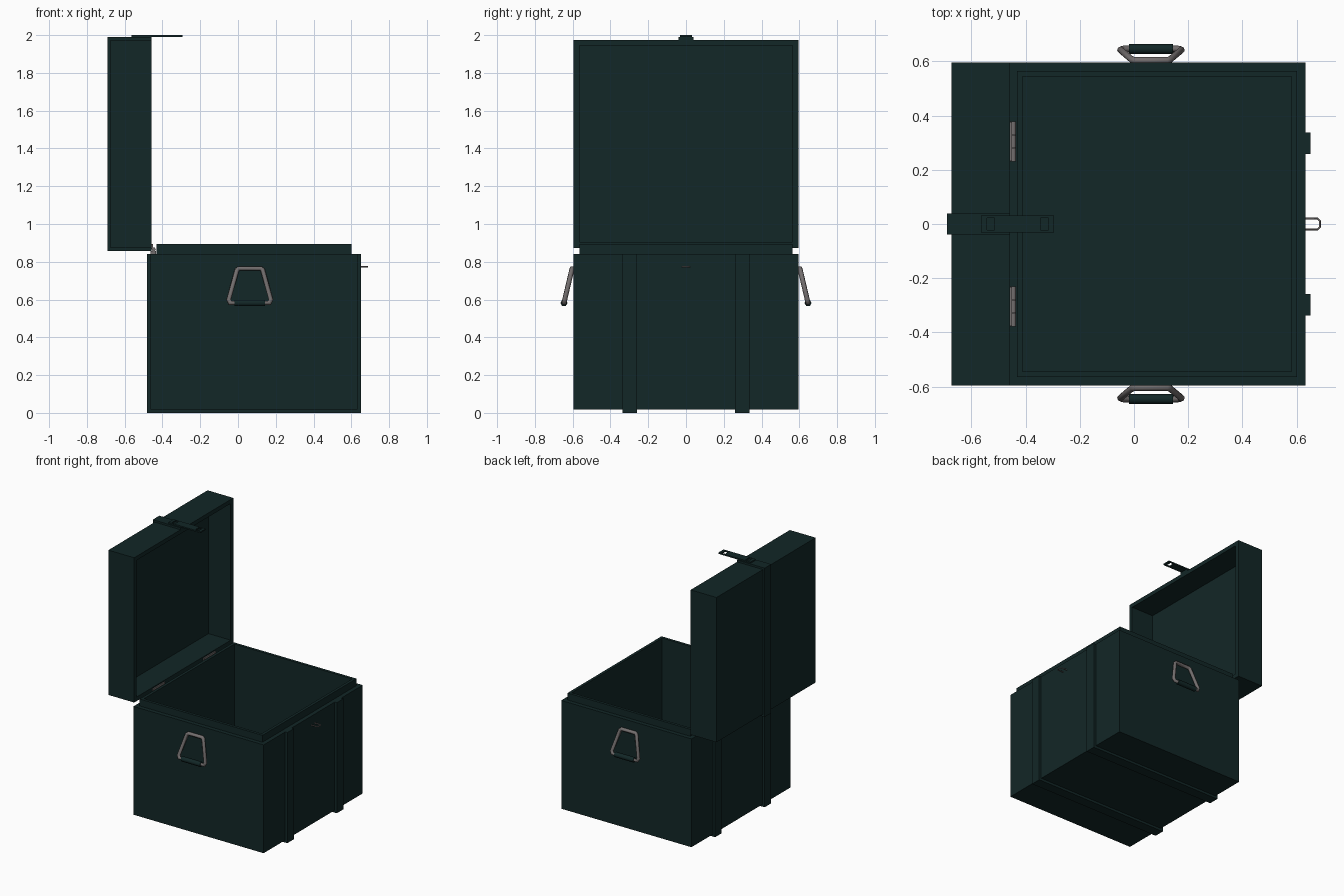
import bpy, bmesh, math
from mathutils import Vector

if "Cube" in bpy.data.objects:
    bpy.data.objects.remove(bpy.data.objects["Cube"])


def material(name, rgb):
    m = bpy.data.materials.new(name)
    m.diffuse_color = (*rgb, 1)
    m.use_nodes = True
    m.node_tree.nodes["Principled BSDF"].inputs["Base Color"].default_value = m.diffuse_color
    return m


GREEN = material("dark green paint", (0.006, 0.020, 0.020))
STEEL = material("bare steel", (0.17, 0.155, 0.155))


def finish(name, bm, mat):
    bmesh.ops.recalc_face_normals(bm, faces=bm.faces)
    me = bpy.data.meshes.new(name)
    bm.to_mesh(me)
    bm.free()
    me.materials.append(mat)
    ob = bpy.data.objects.new(name, me)
    bpy.context.collection.objects.link(ob)
    return ob


def add_box(bm, lo, hi):
    lo, hi = Vector(lo), Vector(hi)
    vs = bmesh.ops.create_cube(bm, size=1)["verts"]
    for v in vs:
        v.co = (lo + hi) / 2 + v.co * (hi - lo)


def box(name, lo, hi, mat=GREEN):
    bm = bmesh.new()
    add_box(bm, lo, hi)
    return finish(name, bm, mat)


def open_box(name, lo, hi, axis, steps):
    """Box whose face along axis is repeatedly inset and then pushed."""
    bm = bmesh.new()
    add_box(bm, lo, hi)
    axis = Vector(axis)
    bm.normal_update()
    face = max(bm.faces, key=lambda f: f.normal.dot(axis))
    for wall, move in steps:
        bmesh.ops.inset_region(bm, faces=[face], thickness=wall, use_even_offset=True)
        face = bmesh.ops.extrude_discrete_faces(bm, faces=[face])["faces"][0]
        bmesh.ops.translate(bm, verts=face.verts, vec=axis * move)
    return finish(name, bm, GREEN)


def wire(name, pts, radius, closed, mat=STEEL):
    cu = bpy.data.curves.new(name, "CURVE")
    cu.dimensions = "3D"
    cu.bevel_depth = radius
    cu.bevel_resolution = 1
    cu.use_fill_caps = True
    sp = cu.splines.new("POLY")
    sp.points.add(len(pts) - 1)
    for p, q in zip(sp.points, pts):
        p.co = (*q, 1)
    sp.use_cyclic_u = closed
    cu.materials.append(mat)
    ob = bpy.data.objects.new(name, cu)
    bpy.context.collection.objects.link(ob)
    bpy.ops.object.select_all(action="DESELECT")
    ob.select_set(True)
    bpy.context.view_layer.objects.active = ob
    bpy.ops.object.convert(target="MESH")


# Body with raised inner rim, and the opened lid
open_box("crate_body", (-0.463, -0.596, 0.018), (0.633, 0.596, 0.842), (0, 0, 1),
         [(0.031, 0.053), (0.021, -0.845)])
open_box("lid", (-0.674, -0.596, 0.873), (-0.457, 0.596, 1.975), (1, 0, 0),
         [(0.031, -0.187)])

# Bands wrapping the front, underside and back of the body
for side, y in (("left", -0.298), ("right", 0.298)):
    a, b = y - 0.039, y + 0.039
    box(f"band_front_{side}", (0.633, a, 0), (0.651, b, 0.842))
    box(f"band_back_{side}", (-0.481, a, 0), (-0.463, b, 0.842))
    box(f"band_bottom_{side}", (-0.463, a, 0), (0.633, b, 0.018))

# Band wrapping the middle of the lid
box("lid_band_outer", (-0.69, -0.039, 0.857), (-0.674, 0.039, 1.99))
box("lid_band_top", (-0.674, -0.039, 1.975), (-0.457, 0.039, 1.99))
box("lid_band_bottom", (-0.674, -0.039, 0.857), (-0.457, 0.039, 0.873))

# Hasp plate with two slots
bm = bmesh.new()
xs = (-0.565, -0.543, -0.515, -0.345, -0.315, -0.295)
ys = (-0.031, -0.022, 0.022, 0.031)
grid = [[bm.verts.new((x, y, 1.99)) for y in ys] for x in xs]
for i in range(5):
    for j in range(3):
        if not (i in (1, 3) and j == 1):
            bm.faces.new((grid[i][j], grid[i + 1][j], grid[i + 1][j + 1], grid[i][j + 1]))
ext = bmesh.ops.extrude_face_region(bm, geom=bm.faces[:])["geom"]
bmesh.ops.translate(bm, verts=[g for g in ext if isinstance(g, bmesh.types.BMVert)], vec=(0, 0, 0.01))
finish("hasp", bm, GREEN)

# Staple for the hasp
wire("staple", [(0.625, -0.02, 0.773), (0.678, -0.02, 0.773), (0.686, -0.012, 0.773),
                (0.686, 0.012, 0.773), (0.678, 0.02, 0.773), (0.625, 0.02, 0.773)], 0.004, False)

# Hinges: three knuckles and two leaves each
for side, y in (("left", -0.305), ("right", 0.305)):
    for k in (-1, 0, 1):
        c = y + k * 0.05
        wire(f"hinge_knuckle_{side}_{k + 2}", [(-0.446, c - 0.024, 0.866), (-0.446, c + 0.024, 0.866)],
             0.011, False)
    box(f"hinge_leaf_lid_{side}", (-0.457, y - 0.072, 0.866), (-0.45, y + 0.072, 0.895), STEEL)
    box(f"hinge_leaf_body_{side}", (-0.463, y - 0.072, 0.842), (-0.435, y + 0.072, 0.858), STEEL)

# Hanging side handles with grips
for side, s in (("front", -1), ("back", 1)):
    def at(u, z, s=s):
        return (0.0625 + u, s * (0.603 + (0.765 - z) * 0.235), z)
    half = [(0.058, 0.765), (0.068, 0.757), (0.112, 0.6), (0.104, 0.582)]
    pts = [at(u, z) for u, z in half] + [at(-u, z) for u, z in reversed(half)]
    wire(f"handle_{side}", pts, 0.0135, True)
    wire(f"handle_grip_{side}", [at(-0.081, 0.582), at(0.081, 0.582)], 0.019, False, GREEN)
